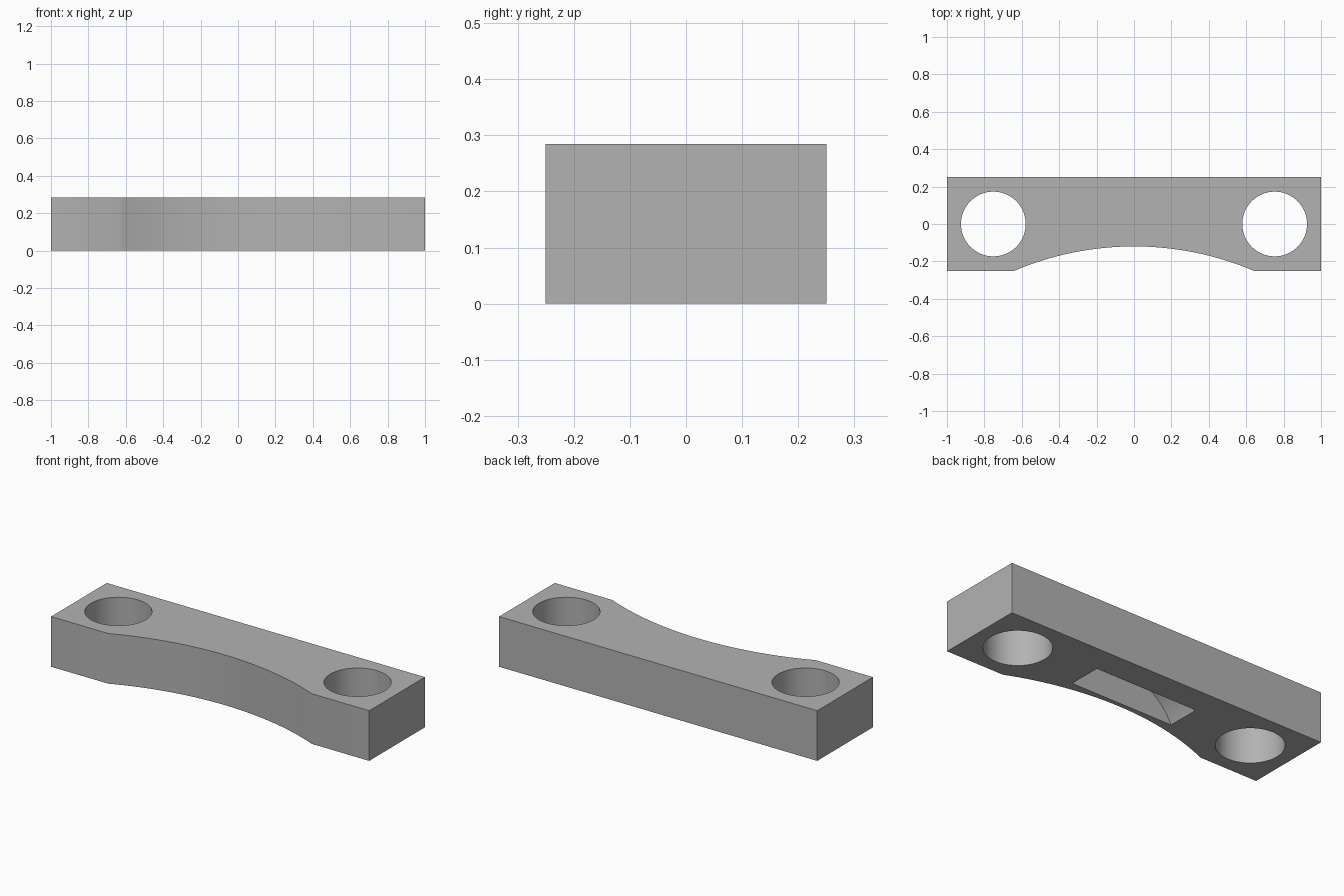
import bpy
import bmesh
import math

cube = bpy.data.objects.get("Cube")
if cube:
    bpy.data.objects.remove(cube, do_unlink=True)

LENGTH, DEPTH, HEIGHT = 2.0, 0.5, 0.285


def material(name, rgb):
    mat = bpy.data.materials.new(name)
    mat.use_nodes = True
    mat.diffuse_color = (*rgb, 1)
    mat.node_tree.nodes["Principled BSDF"].inputs["Base Color"].default_value = (*rgb, 1)
    return mat


def arc(half_chord, rise, base, steps):
    """Points of a shallow arc from -x to +x that bulges upward from base."""
    radius = (half_chord ** 2 + rise ** 2) / (2 * rise)
    sweep = math.asin(half_chord / radius)
    centre = base + rise - radius
    angles = [sweep * (2 * i / steps - 1) for i in range(steps + 1)]
    return [(radius * math.sin(a), centre + radius * math.cos(a)) for a in angles]


def extrude(name, points, direction):
    """Closed prism from a ring of 3D points."""
    bm = bmesh.new()
    face = bm.faces.new([bm.verts.new(p) for p in points])
    new = bmesh.ops.extrude_face_region(bm, geom=[face])["geom"]
    verts = [g for g in new if isinstance(g, bmesh.types.BMVert)]
    bmesh.ops.translate(bm, verts=verts, vec=direction)
    bmesh.ops.recalc_face_normals(bm, faces=bm.faces)
    mesh = bpy.data.meshes.new(name)
    bm.to_mesh(mesh)
    bm.free()
    obj = bpy.data.objects.new(name, mesh)
    bpy.context.collection.objects.link(obj)
    return obj


# Bar with a concave front
x, y = LENGTH / 2, DEPTH / 2
outline = [(-x, -y)] + arc(0.64, 0.13, -y, 32) + [(x, -y), (x, y), (-x, y)]
bar = extrude("bridge_bar", [(px, py, 0) for px, py in outline], (0, 0, HEIGHT))
bar.data.materials.append(material("grey", (0.45, 0.45, 0.45)))

# Two through holes
cutters = []
for side, label in ((-1, "right"), (1, "left")):
    ring = [2 * math.pi * i / 64 for i in range(64)]
    points = [(side * 0.752 + 0.173 * math.cos(a), 0.173 * math.sin(a), -0.1) for a in ring]
    cutters.append(extrude(label + "_hole_cutter", points, (0, 0, HEIGHT + 0.2)))

# Arched pocket in the underside
arch = [(-0.32, -0.1)] + arc(0.32, 0.2, 0, 32) + [(0.32, -0.1)]
cutters.append(extrude("pocket_cutter", [(px, -0.095, pz) for px, pz in arch], (0, 0.19, 0)))

bpy.context.view_layer.objects.active = bar
bar.select_set(True)
for cutter in cutters:
    cut = bar.modifiers.new(cutter.name, "BOOLEAN")
    cut.object = cutter
    cut.solver = "EXACT"
    bpy.ops.object.modifier_apply(modifier=cut.name)
    bpy.data.objects.remove(cutter, do_unlink=True)

bpy.ops.object.select_all(action="DESELECT")
bar.select_set(True)
bpy.ops.object.shade_smooth_by_angle(angle=math.radians(30))
